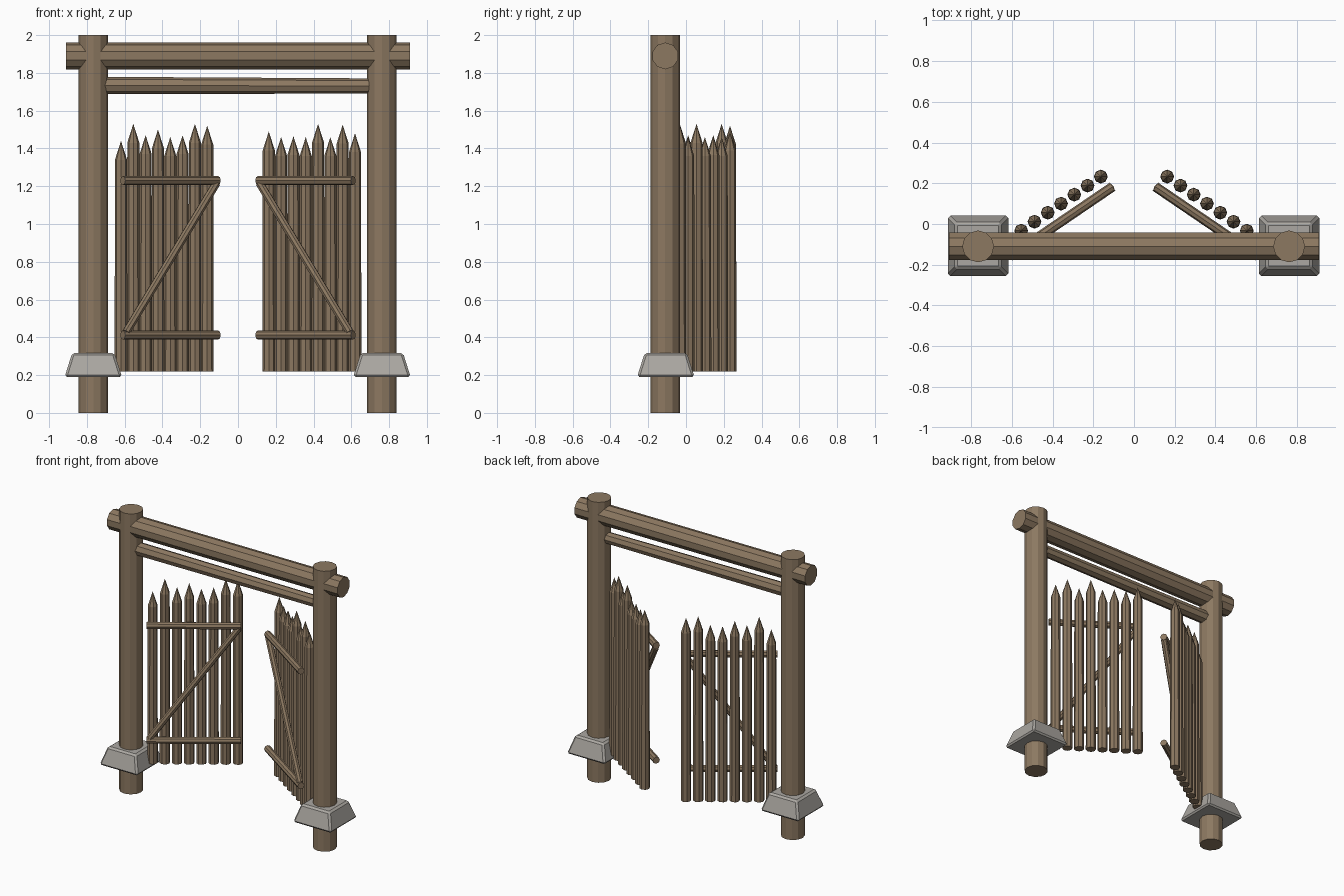
import bpy, bmesh, math
from mathutils import Vector, Matrix

if "Cube" in bpy.data.objects:
    bpy.data.objects.remove(bpy.data.objects["Cube"])


def material(name, rgb):
    m = bpy.data.materials.new(name)
    m.use_nodes = True
    m.diffuse_color = (*rgb, 1)
    m.node_tree.nodes["Principled BSDF"].inputs["Base Color"].default_value = (*rgb, 1)
    return m


WOOD = material("weathered wood", (0.265, 0.19, 0.12))
STONE = material("grey stone", (0.41, 0.39, 0.36))


def finish(name, bm, mat):
    mesh = bpy.data.meshes.new(name)
    bmesh.ops.recalc_face_normals(bm, faces=bm.faces)
    bm.to_mesh(mesh)
    bm.free()
    mesh.materials.append(mat)
    ob = bpy.data.objects.new(name, mesh)
    bpy.context.collection.objects.link(ob)
    return ob


def log(name, start, end, r1, r2=None, sides=10, tip=0.0):
    """Round timber between two points, optionally sharpened at its end."""
    a, b = Vector(start), Vector(end)
    length = (b - a).length
    bm = bmesh.new()
    bmesh.ops.create_cone(bm, cap_ends=True, segments=sides, radius1=r1,
                          radius2=r2 or r1, depth=length)
    if tip:
        top = max(bm.faces, key=lambda f: f.calc_center_median().z)
        for v in bmesh.ops.poke(bm, faces=[top])["verts"]:
            v.co.z += tip
    turn = (b - a).to_track_quat("Z", "Y").to_matrix().to_4x4()
    bm.transform(Matrix.Translation((a + b) / 2) @ turn)
    return finish(name, bm, WOOD)


def footing(name, x, y):
    """Tapered stone block with a short lip and chamfered edges."""
    bm = bmesh.new()
    bmesh.ops.create_cube(bm, size=1)
    for v in bm.verts:
        half = 0.112 if v.co.z > 0 else 0.152
        v.co = (x + math.copysign(half, v.co.x), y + math.copysign(half, v.co.y),
                0.317 if v.co.z > 0 else 0.19)
    bmesh.ops.bevel(bm, geom=bm.edges[:], offset=0.012, segments=1, affect="EDGES")
    return finish(name, bm, STONE)


# Frame: posts, footings and cross beams
Y = -0.11
for side, x in (("left", 0.762), ("right", -0.766)):
    log(side + "_post", (x, Y, 0), (x, Y, 2), 0.078, sides=12)
    footing(side + "_footing", x, Y + 0.003)
log("top_beam", (-0.91, Y, 1.89), (0.91, Y, 1.89), 0.071)
log("lower_beam", (-0.71, Y, 1.733), (0.70, Y, 1.731), 0.046, 0.04, sides=8)

# Gate leaves, swung inward; tip heights run from the free edge to the hinge
TIPS = {"left": (1.49, 1.46, 1.465, 1.46, 1.53, 1.46, 1.525, 1.48),
        "right": (1.52, 1.53, 1.47, 1.46, 1.50, 1.47, 1.53, 1.44)}
SLOPE = -0.68


def on_rail(s, x, z):
    return (s * x, 0.18 + SLOPE * (x - 0.11), z)


for side, s in (("left", 1), ("right", -1)):
    for i, tip_z in enumerate(TIPS[side]):
        x = 0.163 + 0.0652 * i
        y = 0.233 + SLOPE * (x - 0.163)
        log(f"{side}_stake_{i + 1}", (s * x, y, 0.22), (s * x, y, tip_z - 0.1),
            0.034, 0.032, sides=8, tip=0.1)
    for label, z in (("upper", 1.23), ("lower", 0.412)):
        log(f"{side}_{label}_rail", on_rail(s, 0.105, z), on_rail(s, 0.61, z),
            0.024, sides=8)
    log(side + "_brace", on_rail(s, 0.115, 1.215), on_rail(s, 0.592, 0.427),
        0.022, sides=8)
